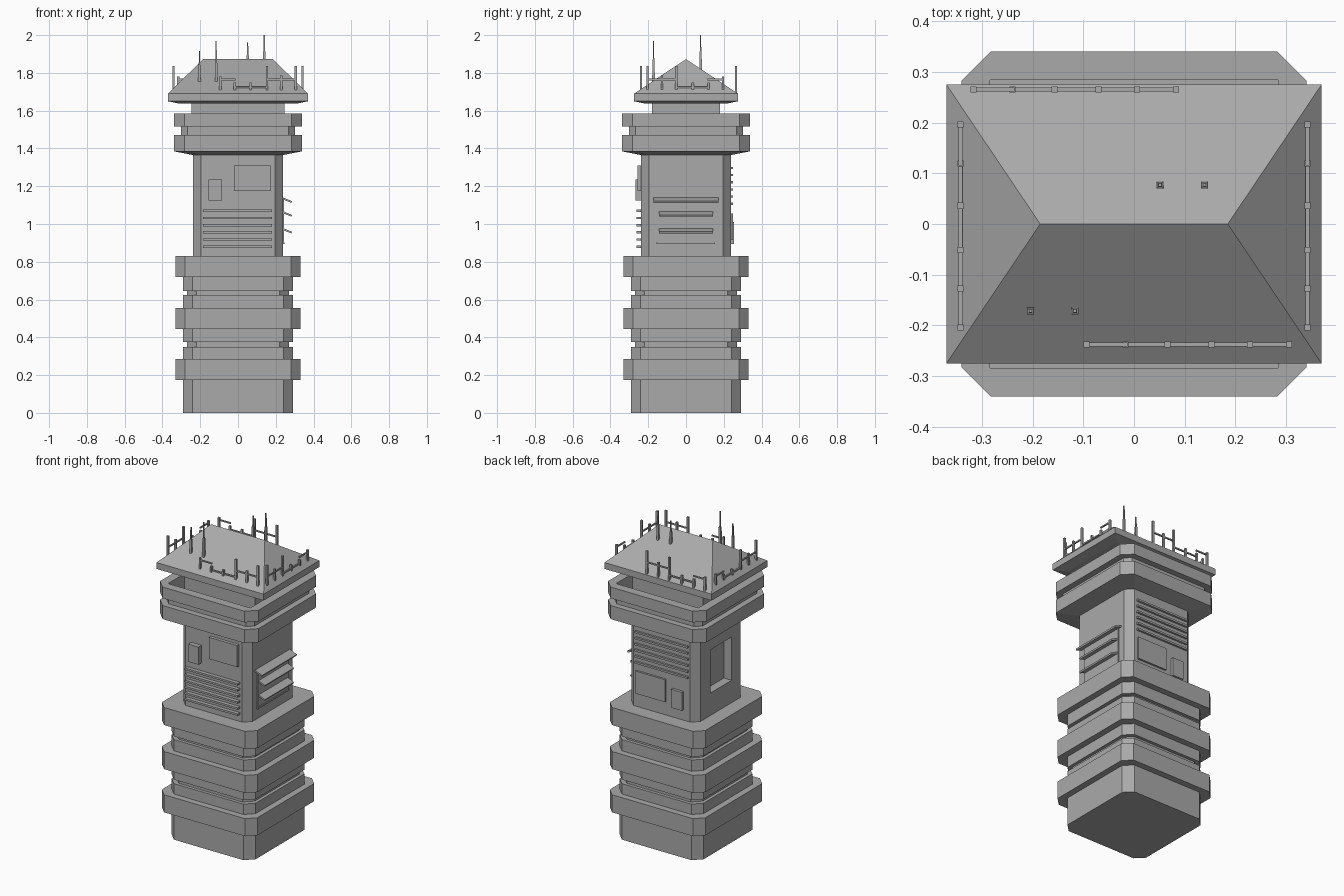
import bpy, bmesh
from math import radians
from mathutils import Matrix, Vector

cube = bpy.data.objects.get("Cube")
if cube:
    bpy.data.objects.remove(cube, do_unlink=True)

grey = bpy.data.materials.new("concrete_grey")
grey.use_nodes = True
grey.diffuse_color = (0.4, 0.4, 0.4, 1)
bsdf = next(n for n in grey.node_tree.nodes if n.type == 'BSDF_PRINCIPLED')
bsdf.inputs["Base Color"].default_value = (0.4, 0.4, 0.4, 1)
bsdf.inputs["Roughness"].default_value = 0.8


def finish(name, bm):
    bmesh.ops.recalc_face_normals(bm, faces=bm.faces)
    mesh = bpy.data.meshes.new(name)
    bm.to_mesh(mesh)
    bm.free()
    mesh.materials.append(grey)
    obj = bpy.data.objects.new(name, mesh)
    bpy.context.collection.objects.link(obj)
    return obj


def loft(name, levels):
    """Stack corner-cut rectangles given as (z, half x, half y, corner cut)."""
    bm = bmesh.new()
    rings = []
    for z, hx, hy, c in levels:
        pts = [(hx, c - hy), (hx, hy - c), (hx - c, hy), (c - hx, hy),
               (-hx, hy - c), (-hx, c - hy), (c - hx, -hy), (hx - c, -hy)]
        rings.append([bm.verts.new((x, y, z)) for x, y in pts])
    for a, b in zip(rings, rings[1:]):
        for i in range(8):
            j = (i + 1) % 8
            bm.faces.new((a[i], a[j], b[j], b[i]))
    bm.faces.new(rings[0])
    bm.faces.new(rings[-1])
    bmesh.ops.remove_doubles(bm, verts=bm.verts, dist=1e-5)
    return finish(name, bm)


def boxes(name, items):
    """One object from boxes given as (low corner, high corner, tilt about y)."""
    bm = bmesh.new()
    for lo, hi, tilt in items:
        lo, hi = Vector(lo), Vector(hi)
        m = (Matrix.Translation((lo + hi) / 2) @ Matrix.Rotation(radians(tilt), 4, 'Y')
             @ Matrix.Diagonal((*(hi - lo), 1)))
        bmesh.ops.create_cube(bm, size=1, matrix=m)
    return finish(name, bm)


def steps(bands):
    """Turn (z low, z high, half width, cut) bands into loft levels."""
    return [(z, h, h, c) for low, high, h, c in bands for z in (low, high)]


# Stepped base with three wide collars
loft("base", steps([
    (0, .175, .29, .05), (.175, .285, .33, .05), (.285, .35, .29, .05),
    (.35, .375, .27, .05), (.375, .445, .29, .05), (.445, .555, .33, .05),
    (.555, .625, .29, .05), (.625, .645, .27, .05), (.645, .72, .29, .05),
    (.72, .83, .33, .05)]))

# Shaft with a deep window in one side
shaft = loft("shaft", steps([(.83, 1.37, .238, .042)]))
cutter = boxes("window_cutter", [((-.3, -.11, .97), (-.185, .1, 1.24), 0)])
cutter.hide_render = True
cut = shaft.modifiers.new("window", 'BOOLEAN')
cut.operation = 'DIFFERENCE'
cut.solver = 'EXACT'
cut.object = cutter
bpy.context.view_layer.objects.active = shaft
bpy.ops.object.modifier_apply(modifier=cut.name)
bpy.data.objects.remove(cutter, do_unlink=True)

# Balcony, open at the top with a square well
loft("balcony", [(1.365, .238, .238, .042)] + steps([
    (1.385, 1.47, .34, .057), (1.47, 1.515, .302, .035), (1.515, 1.585, .34, .057)])
    + [(1.585, .284, .284, 0), (1.45, .284, .284, 0)])

# Cabin and hipped roof
loft("cabin", [(1.45, .245, .18, 0), (1.645, .245, .18, 0)])
loft("roof", [(1.637, .31, .215, 0), (1.65, .37, .275, 0),
              (1.69, .37, .275, 0), (1.873, .185, 0, 0)])

# Wall slats and boxes: front, then back with the layout turned over
for side, face, first, depth in (("front", -1, .88, .262), ("back", 1, 1.107, .25)):
    def on_wall(x0, x1, z0, z1, out):
        ya, yb = sorted((face * .23, face * out))
        return (x0, ya, z0), (x1, yb, z1), 0
    boxes(side + "_slats", [
        on_wall(-.185, .18, first + i * .038 - .006, first + i * .038 + .006, depth)
        for i in range(6)])
    if face < 0:
        items = [on_wall(-.02, .175, 1.175, 1.31, .258),
                 on_wall(-.155, -.085, 1.125, 1.235, .268)]
    else:
        items = [on_wall(-.03, .175, .915, 1.055, .25),
                 on_wall(-.15, -.075, .895, 1.01, .255)]
    boxes(side + "_boxes", items)

# Side shutter: thin panel, sill and three tilted awning blades
boxes("shutter_panel", [((.23, -.15, .9), (.243, .15, 1.13), 0),
                        ((.23, -.157, .893), (.247, .153, .903), 0)])
boxes("shutter_blades", [((.225, -h, z - .005), (.287, h, z + .005), 22)
                         for z, h in ((1.128, .172), (1.055, .143), (.966, .143))])

# Roof railings: six posts each, with rails at stepped heights
offsets = (-.2, -.123, -.04, .047, .123, .2)
tops = (1.78, 1.748, 1.748, 1.837, 1.785, 1.837)
rail_z = (1.765, 1.725, 1.725, 1.765, 1.765)


def railing(name, place):
    def piece(s0, s1, z0, z1, r):
        (xa, ya), (xb, yb) = place(s0), place(s1)
        return ((min(xa, xb) - r, min(ya, yb) - r, z0),
                (max(xa, xb) + r, max(ya, yb) + r, z1), 0)
    items = [piece(s, s, 1.69, t, .006) for s, t in zip(offsets, tops)]
    items += [piece(a, b, z - .004, z + .004, .004)
              for a, b, z in zip(offsets, offsets[1:], rail_z)]
    boxes(name, items)


railing("front_railing", lambda s: (.106 + s, -.238))
railing("back_railing", lambda s: (s - .117, .265))
railing("left_railing", lambda s: (.342, -.004 - s))
railing("right_railing", lambda s: (-.342, -.004 - s))

# Roof masts, each a thick foot carrying a thin whip
for i, (x, y, top) in enumerate(((-.204, -.172, 1.915), (-.116, -.172, 1.97),
                                 (.051, .077, 1.96), (.139, .077, 2.0))):
    foot = 1.75 if y < 0 else 1.81
    mid = foot + (top - foot) * .55
    m = loft(f"mast_{i + 1}", [(foot, .007, .007, 0), (mid, .006, .006, 0),
                               (mid, .004, .004, 0), (top, .003, .003, 0)])
    m.data.transform(Matrix.Translation((x, y, 0)))
